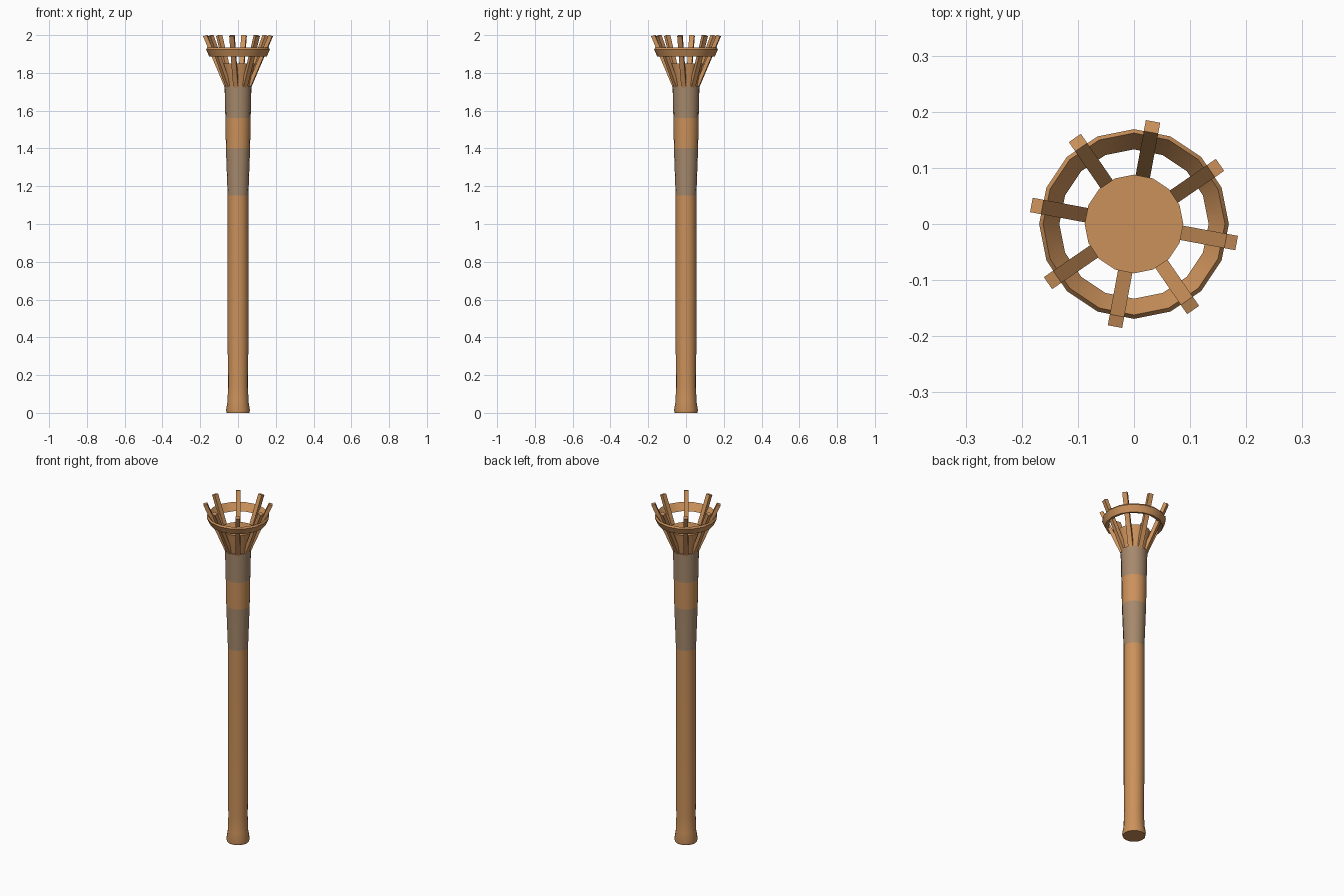
import bpy, bmesh, math

if "Cube" in bpy.data.objects:
    bpy.data.objects.remove(bpy.data.objects["Cube"])


def material(name, rgb):
    m = bpy.data.materials.new(name)
    m.diffuse_color = (*rgb, 1)
    m.use_nodes = True
    m.node_tree.nodes["Principled BSDF"].inputs["Base Color"].default_value = m.diffuse_color
    return m


WOOD = material("warm wood", (0.60, 0.285, 0.105))
WRAP = material("grey cloth wrap", (0.38, 0.25, 0.15))
SIDES = 16


def finish(name, bm, mats, smooth=True):
    bmesh.ops.recalc_face_normals(bm, faces=bm.faces)
    me = bpy.data.meshes.new(name)
    bm.to_mesh(me)
    bm.free()
    for m in mats:
        me.materials.append(m)
    ob = bpy.data.objects.new(name, me)
    bpy.context.collection.objects.link(ob)
    if smooth:
        bpy.ops.object.select_all(action='DESELECT')
        ob.select_set(True)
        bpy.context.view_layer.objects.active = ob
        bpy.ops.object.shade_smooth_by_angle(angle=math.radians(35))
    return ob


def lathe(bm, profile, closed=False):
    """Revolve (radius, height) points about z; cap the ends unless closed."""
    rings = [[bm.verts.new((r * math.cos(math.tau * i / SIDES),
                            r * math.sin(math.tau * i / SIDES), z))
              for i in range(SIDES)] for r, z in profile]
    pairs = list(zip(rings, rings[1:]))
    if closed:
        pairs.append((rings[-1], rings[0]))
    else:
        bm.faces.new(rings[0])
        bm.faces.new(rings[-1])
    for a, b in pairs:
        for i in range(SIDES):
            j = (i + 1) % SIDES
            bm.faces.new((a[i], a[j], b[j], b[i]))


# Shaft with flared foot and two wrapped bands
bm = bmesh.new()
lathe(bm, [(0.060, 0), (0.063, 0.015), (0.055, 0.065), (0.053, 0.15),
           (0.055, 0.40), (0.055, 1.15), (0.064, 1.40), (0.067, 1.56),
           (0.071, 1.73)])
for f in bm.faces:
    z = f.calc_center_median().z
    if len(f.verts) == 4 and (1.15 < z < 1.40 or 1.56 < z < 1.73):
        f.material_index = 1
finish("shaft", bm, [WOOD, WRAP])

# Solid core flaring up inside the basket
bm = bmesh.new()
lathe(bm, [(0.062, 1.72), (0.088, 1.85)])
finish("basket_core", bm, [WOOD])

# Slanted hoop around the slats
bm = bmesh.new()
lathe(bm, [(0.153, 1.888), (0.169, 1.925), (0.162, 1.935), (0.133, 1.893)], True)
finish("basket_hoop", bm, [WOOD])

# Eight leaning slats
for k in range(8):
    a = math.radians(-10.5 + 45 * k)
    c, s = math.cos(a), math.sin(a)
    bm = bmesh.new()
    ends = []
    for inner, outer, zi, zo in ((0.048, 0.068, 1.725, 1.72),
                                 (0.166, 0.186, 2.0, 1.994)):
        ends.append([bm.verts.new((r * c - w * s, r * s + w * c, z))
                     for r, w, z in ((inner, -0.013, zi), (outer, -0.013, zo),
                                     (outer, 0.013, zo), (inner, 0.013, zi))])
    lo, hi = ends
    bm.faces.new(lo)
    bm.faces.new(hi)
    for i in range(4):
        j = (i + 1) % 4
        bm.faces.new((lo[i], lo[j], hi[j], hi[i]))
    finish(f"basket_slat_{k + 1}", bm, [WOOD], smooth=False)
